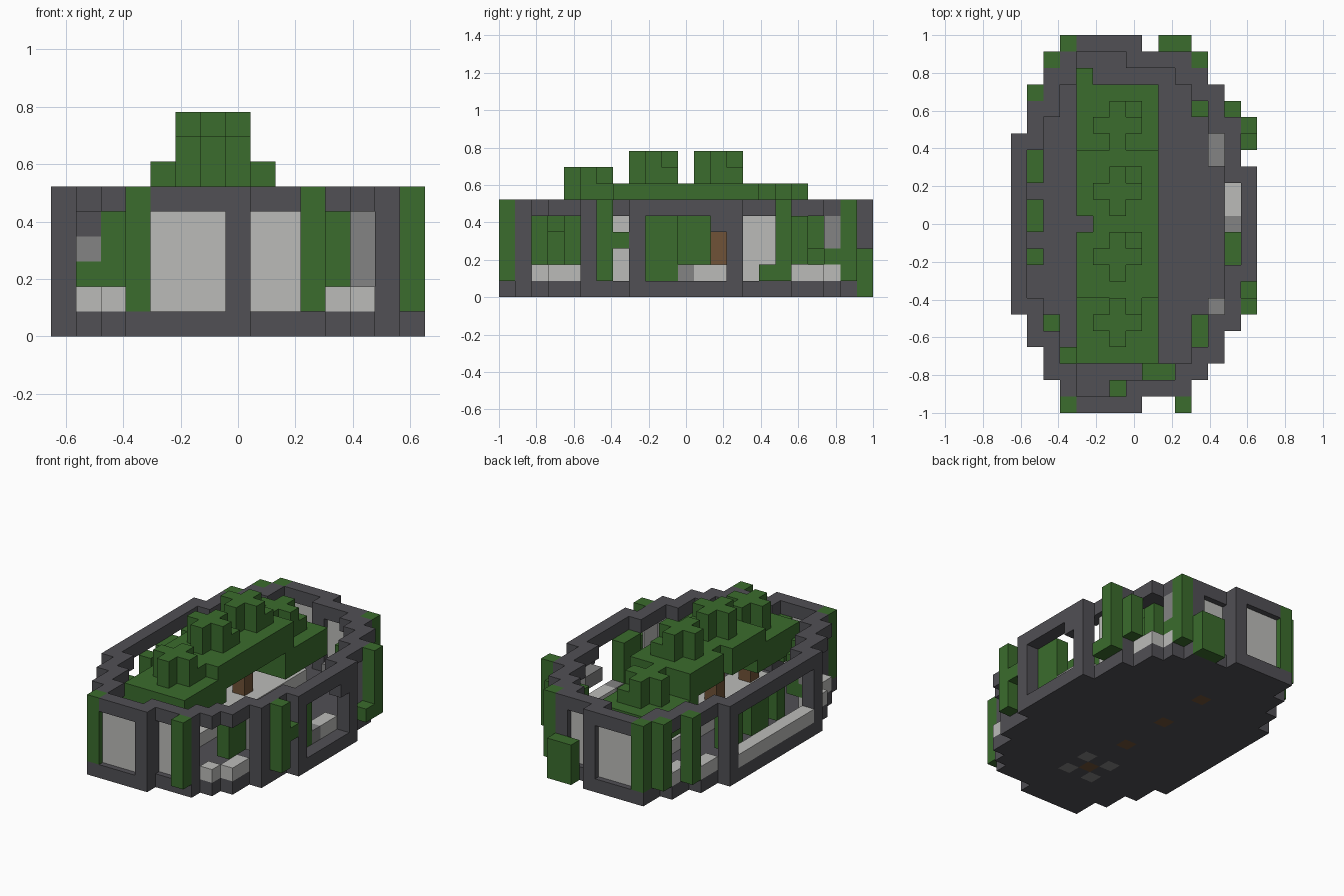
import bpy
import bmesh
from mathutils import Vector

if "Cube" in bpy.data.objects:
    bpy.data.objects.remove(bpy.data.objects["Cube"])

V = 2 / 23  # edge length of one block


def material(name, r, g, b):
    m = bpy.data.materials.new(name)
    m.use_nodes = True
    m.diffuse_color = (r, g, b, 1)
    m.node_tree.nodes["Principled BSDF"].inputs["Base Color"].default_value = (r, g, b, 1)
    return m


STONE = material("dark grey stone", .082, .08, .09)
PALE = material("pale grey", .5, .5, .485)
GREY = material("mid grey", .23, .23, .23)
LEAF = material("leaf green", .043, .15, .026)
WOOD = material("brown wood", .16, .085, .038)


def box(x, y, z):
    """Set of block cells; each argument is one index or an inclusive (low, high) pair."""
    spans = [a if isinstance(a, tuple) else (a, a) for a in (x, y, z)]
    rx, ry, rz = (range(a, b + 1) for a, b in spans)
    return {(i, j, k) for i in rx for j in ry for k in rz}


def finish(name, bm, mat):
    mesh = bpy.data.meshes.new(name)
    bmesh.ops.recalc_face_normals(bm, faces=bm.faces)
    bm.to_mesh(mesh)
    bm.free()
    mesh.materials.append(mat)
    obj = bpy.data.objects.new(name, mesh)
    bpy.context.collection.objects.link(obj)


def blocks(name, cells, mat):
    """Join cells into one shell, keeping only the outer faces."""
    bm = bmesh.new()
    verts = {}
    for c in cells:
        for axis in range(3):
            for side in (-1, 1):
                n = [0, 0, 0]
                n[axis] = side
                if (c[0] + n[0], c[1] + n[1], c[2] + n[2]) in cells:
                    continue
                face = []
                for s, t in ((-1, -1), (1, -1), (1, 1), (-1, 1)):
                    d = [0, 0, 0]
                    d[axis], d[axis - 1], d[axis - 2] = side, s, t
                    key = tuple(2 * c[i] + d[i] for i in range(3))
                    if key not in verts:
                        verts[key] = bm.verts.new(Vector(key) * V / 2 + Vector((0, 0, V / 2)))
                    face.append(verts[key])
                bm.faces.new(face if side > 0 else face[::-1])
    bmesh.ops.dissolve_limit(bm, angle_limit=.01, verts=bm.verts, edges=bm.edges)
    finish(name, bm, mat)


def pane(name, x, y, axis):
    """Thin upright pane through the middle of its cells, from floor to rim."""
    bm = bmesh.new()
    bmesh.ops.create_cube(bm, size=1)
    size = [x[1] - x[0] + 1, y[1] - y[0] + 1, 4]
    size[axis] = .15
    bmesh.ops.scale(bm, vec=Vector(size) * V, verts=bm.verts)
    bmesh.ops.translate(bm, vec=Vector((sum(x) / 2, sum(y) / 2, 3)) * V, verts=bm.verts)
    finish(name, bm, PALE)


# Oval plan: left and right limits by distance from the middle row
LIMITS = [(-7, 7)] * 4 + [(-7, 6)] * 2 + [(-6, 6), (-6, 5), (-5, 5), (-5, 4), (-4, 3), (-4, 0)]
plan = {(x, y) for y in range(-11, 12)
        for x in range(LIMITS[abs(y)][0], LIMITS[abs(y)][1] + 1)}
edge = {(x, y) for x, y in plan
        if any((x + i, y + j) not in plan for i in (-1, 0, 1) for j in (-1, 0, 1))}

# Trees: middle row and top level of each
TREES = {6: 6, 2: 8, -2: 8, -6: 7}
trunks, leaves = set(), set()
for y, top in TREES.items():
    trunks |= box(-1, y, (0, top - 1))
    leaves |= box((-3, 1), (y - 2, y + 2), (top - 3, top - 2))
    for k in (top - 1, top):
        leaves |= box((-2, 0), y, k) | box(-1, (y - 1, y + 1), k)
    leaves |= box(0, y + 1, top - 1)
leaves -= box(-3, 0, (0, 9))
leaves -= trunks
blocks("tree_trunks", trunks, WOOD)
blocks("tree_leaves", leaves, LEAF)

# Hanging vines outside and inside the walls
vines = set()
for x, y in ((-4, -11), (-4, 11), (3, -11), (-5, 10), (4, 10), (-6, 8), (7, 6), (7, -5)):
    vines |= box(x, y, (1, 5))
for x, y in (((1, 2), -9), (-1, -10), (4, (-7, -6)), (-5, -6), (-4, -8), (-3, 9),
             (4, 7), (6, 7), (-6, (3, 4)), (-6, (0, 1)), (-6, -2)):
    vines |= box(x, y, (2, 4))
vines |= box(6, (-2, -1), (1, 4)) | box(7, -4, 3) | box(7, 5, 1)
vines |= box(4, 9, 2) | box(-6, -6, 2) | box((2, 3), 11, (0, 2))
blocks("vines", vines, LEAF)

# Base with stones let into it round the front trunk
stones = {(x, y, 0) for x in (-2, 0) for y in (-7, -5)}
blocks("base", {(x, y, 0) for x, y in plan} - trunks - stones, STONE)
blocks("base_stones", stones, GREY)

# Rim and posts
blocks("rim", {(x, y, 5) for x, y in edge} - vines, STONE)
posts = set()
for s in (-1, 1):
    for x, y in ((0, 11), (0, 10), (-4, 10), (3, 10), (6, 6), (7, 3), (-7, 5)):
        posts |= box(x, s * y, (1, 4))
posts |= box(7, 2, 4) | box(-6, -6, 4)
blocks("posts", posts, STONE)

# Low ledges under the openings and the raised bed round the trunks
ledge = box(-7, (-4, 4), 1) | box(6, (1, 2), 1)
for s in (-1, 1):
    for x, y in ((4, 9), (5, 8), (5, 7), (-5, 9), (-5, 8), (-6, 7), (-6, 6)):
        ledge |= box(x, s * y, 1)
blocks("ledges", ledge, PALE)
blocks("tree_bed", box((-2, 0), (-7, 7), 1) - trunks, PALE)

# Loose grey fittings
fittings = box(5, (4, 5), 4) | box(5, -5, (2, 4)) | box(4, 9, (3, 4))
fittings |= box(-6, -6, 3) | box(6, 0, 1)
blocks("grey_fittings", fittings, GREY)

# Wall panes, the same at both ends
for s, end in ((-1, "front"), (1, "back")):
    pane(end + "_wide_pane", (-3, -1), (11 * s, 11 * s), 1)
    pane(end + "_narrow_pane", (1, 2), (10 * s, 10 * s), 1)
    pane(end + "_side_pane", (6, 6), tuple(sorted((4 * s, 5 * s))), 0)
